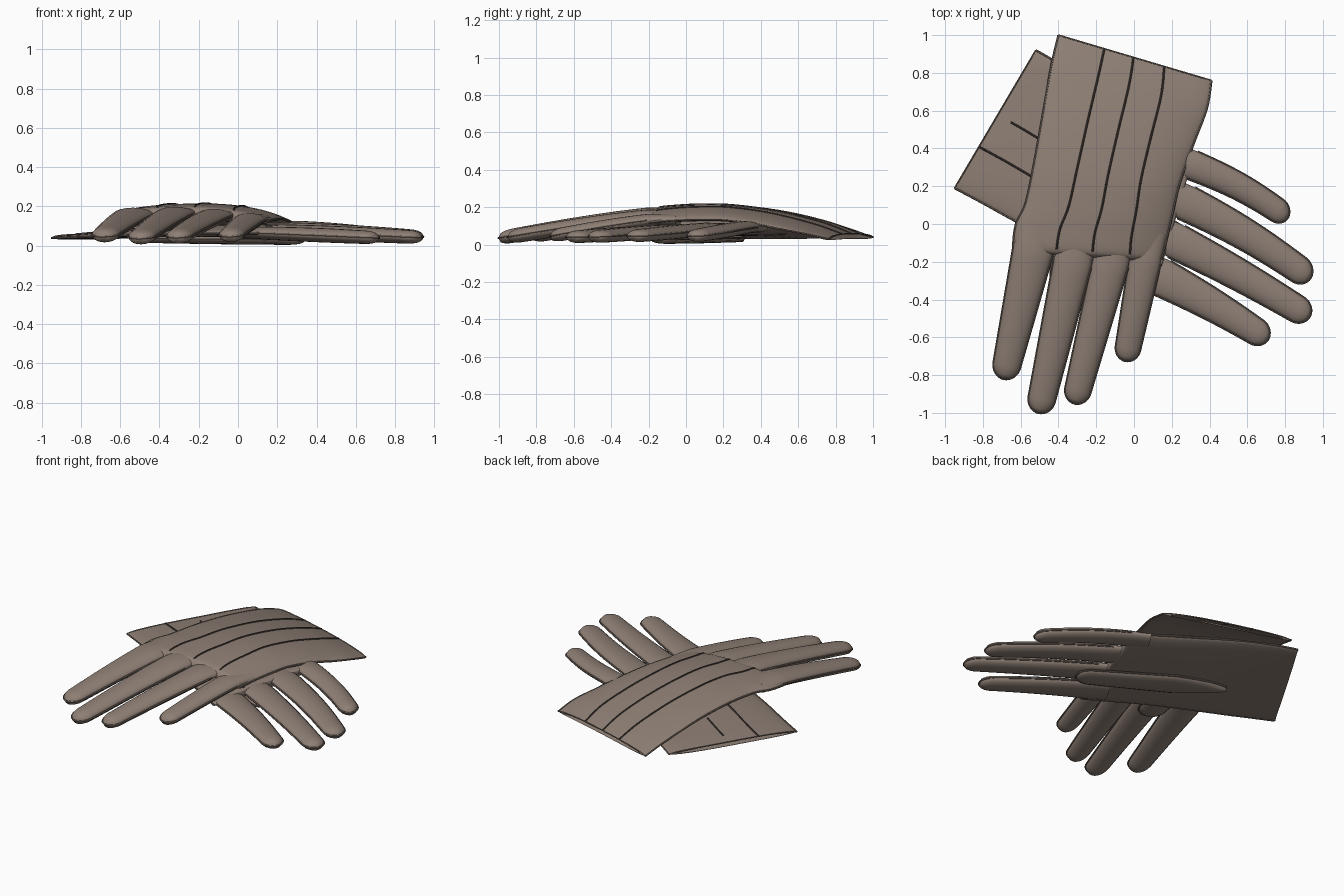
import bpy, math
from mathutils import Vector

if "Cube" in bpy.data.objects:
    bpy.data.objects.remove(bpy.data.objects["Cube"])


def material(name, rgb):
    m = bpy.data.materials.new(name)
    m.diffuse_color = (*rgb, 1)
    m.use_nodes = True
    m.node_tree.nodes["Principled BSDF"].inputs["Base Color"].default_value = m.diffuse_color
    return m


LEATHER = material("taupe leather", (0.27, 0.212, 0.177))
SEAM = material("dark seam", (0.06, 0.047, 0.04))
PIPING = material("edge piping", (0.17, 0.133, 0.11))


def loft(name, rings, mat, cap_start=True, cap_end=True):
    """Skin a list of closed rings into one smooth object."""
    n = len(rings[0])
    verts = [p for ring in rings for p in ring]
    faces = [(i * n + j, i * n + (j + 1) % n, (i + 1) * n + (j + 1) % n, (i + 1) * n + j)
             for i in range(len(rings) - 1) for j in range(n)]
    if cap_start:
        faces.append(tuple(reversed(range(n))))
    if cap_end:
        faces.append(tuple(range(len(verts) - n, len(verts))))
    me = bpy.data.meshes.new(name)
    me.from_pydata(verts, [], faces)
    me.materials.append(mat)
    ob = bpy.data.objects.new(name, me)
    bpy.context.collection.objects.link(ob)
    bpy.ops.object.select_all(action='DESELECT')
    ob.select_set(True)
    bpy.context.view_layer.objects.active = ob
    bpy.ops.object.mode_set(mode='EDIT')
    bpy.ops.mesh.select_all(action='SELECT')
    bpy.ops.mesh.normals_make_consistent(inside=False)
    bpy.ops.object.mode_set(mode='OBJECT')
    bpy.ops.object.shade_smooth_by_angle(angle=math.radians(50))
    return ob


def cord(name, pts, radius, mat):
    """Thin cord along a path, used for seams and piping."""
    rings = []
    for i, p in enumerate(pts):
        d = (pts[min(i + 1, len(pts) - 1)] - pts[max(i - 1, 0)]).normalized()
        side = d.cross(Vector((0, 0, 1))).normalized()
        up = side.cross(d)
        rings.append([p + radius * (math.cos(a) * side + math.sin(a) * up)
                      for a in [k * math.tau / 6 for k in range(6)]])
    return loft(name, rings, mat)


def spline(rows, v):
    """Catmull-Rom interpolation through rows of numbers."""
    i = min(int(v), len(rows) - 2)
    t = v - i
    p = [rows[max(0, min(len(rows) - 1, i + k))] for k in (-1, 0, 1, 2)]
    return [b + 0.5 * t * (c - a + t * (2 * a - 5 * b + 4 * c - d + t * (3 * (b - c) + d - a)))
            for a, b, c, d in zip(*p)]


class Palm:
    """Hand and cuff: rows of left x,y, right x,y, height, thickness."""

    def __init__(self, rows, left_lift, right_lift):
        self.rows, self.ll, self.rl = rows, left_lift, right_lift
        self.end = len(rows) - 1

    def point(self, v, u, side, grow=1.0):
        lx, ly, rx, ry, z, th = spline(self.rows, v)
        f = (u * grow + 1) / 2
        lift = (self.ll if u < 0 else self.rl) * u * u * min(1, 0.35 + v / 2.5)
        h = side * grow * th / 2 * math.sqrt(max(0, 1 - abs(u) ** 3))
        return Vector((lx + (rx - lx) * f, ly + (ry - ly) * f, z + lift + h))

    def ring(self, v, grow=1.0):
        n = 20
        us = [-math.cos(math.pi * k / n) for k in range(n + 1)]
        return ([self.point(v, u, 1, grow) for u in us]
                + [self.point(v, u, -1, grow) for u in us[-2:0:-1]])

    def build(self, name):
        steps = [k / 6 for k in range(self.end * 6 + 1)]
        # hollow cuff opening: inner lining first, then the outside
        rings = [self.ring(v, 0.8) for v in (0.6, 0.3)] + [self.ring(0, 0.88)]
        rings += [self.ring(v) for v in steps]
        loft(name + "_palm_and_cuff", rings, LEATHER)
        for label, u in (("left", -1), ("right", 1)):
            cord(name + "_" + label + "_edge_piping",
                 [self.point(v, u, 1) for v in steps[:-3]], 0.006, PIPING)
        cord(name + "_cuff_hem", [self.point(0, -1 + k / 10, 1) for k in range(21)],
             0.004, PIPING)

    def seam(self, name, f0, f1, v0, v1):
        pts = []
        for k in range(31):
            v = v0 + (v1 - v0) * k / 30
            f = f0 + (f1 - f0) * v / self.end
            pts.append(self.point(v, 2 * f - 1, 1) + Vector((0, 0, 0.001)))
        cord(name, pts, 0.0055, SEAM)


def finger(name, base, tip, w0, w1, thick, bend=0.0, overlap=0.12, leaf=False):
    """Tapered, round-tipped pillow from base (x,y,z) to tip (x,y,z)."""
    b, t_ = Vector(base), Vector(tip)
    d = t_ - b
    flat = Vector((d.x, d.y, 0))
    length = flat.length
    flat.normalize()
    side = Vector((flat.y, -flat.x, 0))
    r = w1 * 0.55
    s_list = [-overlap + (length - r + overlap) * k / 16 for k in range(17)]
    s_list += [length - r + r * math.sin(k * math.pi / 16) for k in range(1, 8)]
    s_list.append(length - r * 0.003)
    rings, left, right = [], [], []
    for s in s_list:
        t = s / length
        e = length - s
        rnd = 1 if e >= r else math.sqrt(max(0.0, 1 - ((r - e) / r) ** 2))
        w = (w0 + (w1 - w0) * t) * rnd
        if leaf:                       # thumb narrows to a point at its root
            w *= math.sqrt(max(0.02, min(1, t / 0.35)))
        if t < 0:
            w *= 0.95
        th = thick * (0.3 + 0.7 * rnd) * (1 if e > 0.01 else 0.6)
        th *= 1 + 0.1 * math.sin(math.pi * max(0, t)) if t >= 0 else 0.9
        c = b + flat * s + side * bend * math.sin(math.pi * max(0, t))
        c.z = b.z + d.z * (max(0, t) ** 1.15)
        rings.append([c + side * (w / 2 * math.cos(a)) + Vector((0, 0, th / 2 * math.sin(a)))
                      for a in [k * math.tau / 20 for k in range(20)]])
        if t >= 0:
            left.append(c - side * w / 2)
            right.append(c + side * w / 2)
    loft(name, rings, LEATHER)
    cord(name + "_piping", left + right[::-1], 0.006, PIPING)


# Upper glove, draped over the other
upper = Palm([
    (-0.40, 1.00, 0.41, 0.76, 0.045, 0.028),
    (-0.435, 0.85, 0.385, 0.61, 0.097, 0.040),
    (-0.48, 0.60, 0.31, 0.41, 0.148, 0.055),
    (-0.53, 0.32, 0.24, 0.21, 0.177, 0.066),
    (-0.575, 0.11, 0.205, 0.06, 0.180, 0.070),
    (-0.625, 0.00, 0.17, -0.09, 0.174, 0.070),
    (-0.64, -0.12, 0.15, -0.17, 0.165, 0.066),
    (-0.63, -0.15, 0.14, -0.20, 0.160, 0.020)], -0.015, -0.045)
upper.build("upper_glove")
for i, (f0, f1) in enumerate(((0.30, 0.29), (0.49, 0.54), (0.69, 0.80))):
    upper.seam(f"upper_back_seam_{i + 1}", f0, f1, 0, 6)
finger("upper_index_finger", (-0.53, -0.12, 0.158), (-0.69, -0.82, 0.045), 0.215, 0.135, 0.075)
finger("upper_middle_finger", (-0.315, -0.16, 0.165), (-0.505, -1.0, 0.035), 0.205, 0.135, 0.075)
finger("upper_ring_finger", (-0.115, -0.17, 0.153), (-0.315, -0.95, 0.04), 0.195, 0.13, 0.075)
finger("upper_little_finger", (0.065, -0.16, 0.133), (-0.045, -0.725, 0.045), 0.17, 0.125, 0.07)
finger("upper_thumb", (-0.17, 0.55, 0.105), (-0.38, -0.34, 0.10), 0.21, 0.16, 0.05,
       overlap=0, leaf=True)

# Lower glove, lying flat and crossing beneath
lower = Palm([
    (-0.52, 0.92, -0.95, 0.19, 0.045, 0.028),
    (-0.40, 0.85, -0.80, 0.11, 0.055, 0.036),
    (-0.20, 0.72, -0.60, 0.00, 0.067, 0.045),
    (0.06, 0.54, -0.27, -0.17, 0.075, 0.058),
    (0.22, 0.43, -0.04, -0.31, 0.078, 0.060),
    (0.31, 0.385, 0.08, -0.38, 0.078, 0.058),
    (0.32, 0.37, 0.10, -0.385, 0.076, 0.020)], 0.02, -0.015)
lower.build("lower_glove")
lower.seam("lower_cuff_seam_long", 0.70, 0.70, 0, 5)
lower.seam("lower_cuff_seam_short", 0.47, 0.47, 0.6, 1.7)
finger("lower_little_finger", (0.30, 0.315, 0.093), (0.815, 0.035, 0.045), 0.155, 0.12, 0.068, -0.02)
finger("lower_ring_finger", (0.24, 0.13, 0.085), (0.935, -0.285, 0.045), 0.19, 0.135, 0.068, -0.02)
finger("lower_middle_finger", (0.18, -0.07, 0.075), (0.93, -0.49, 0.042), 0.19, 0.135, 0.068, -0.01)
finger("lower_index_finger", (0.13, -0.275, 0.064), (0.71, -0.61, 0.04), 0.20, 0.13, 0.066, -0.01)
finger("lower_thumb", (-0.47, 0.30, 0.038), (0.33, -0.15, 0.028), 0.22, 0.16, 0.048,
       overlap=0, leaf=True)
